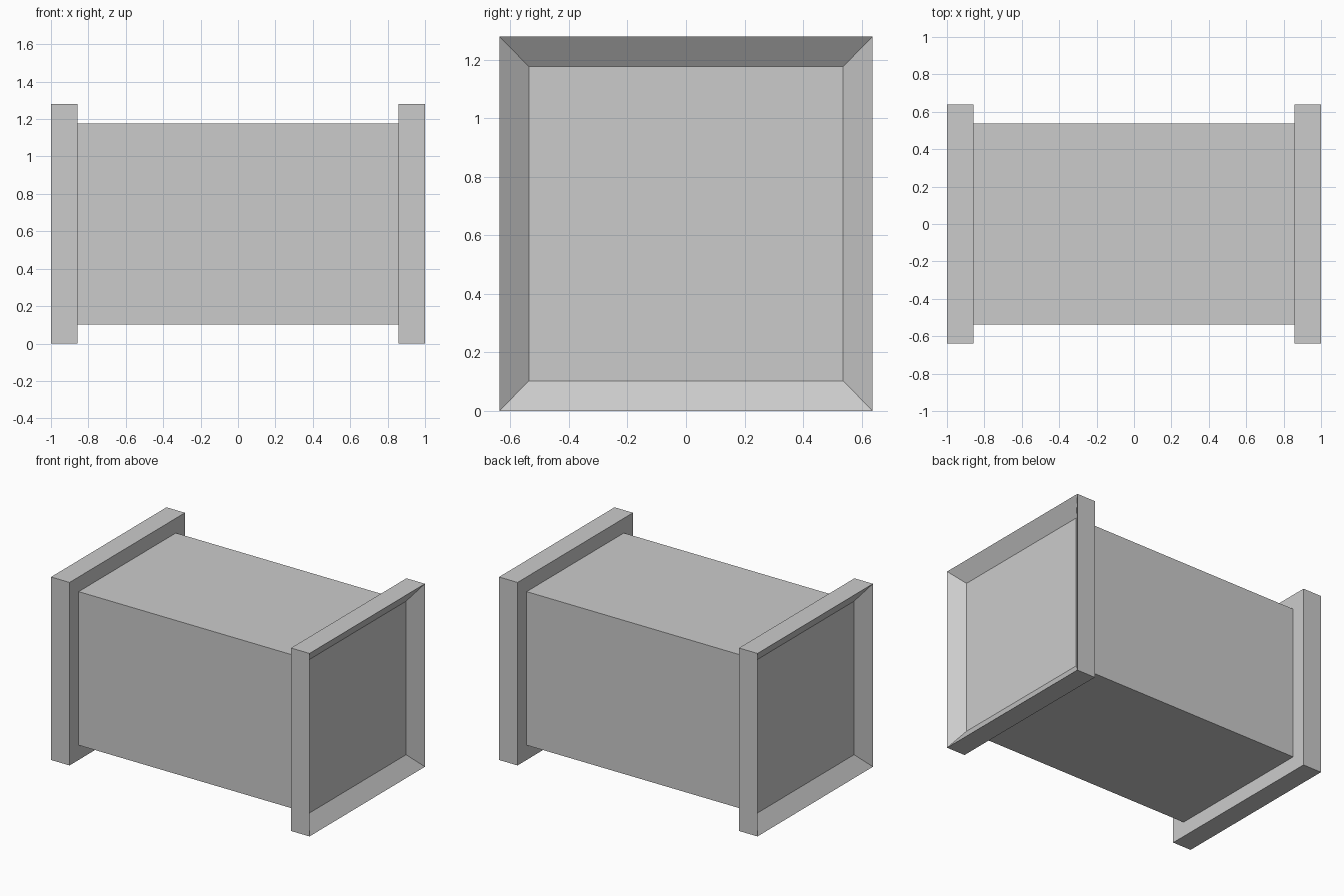
import bpy, bmesh

if "Cube" in bpy.data.objects:
    bpy.data.objects.remove(bpy.data.objects["Cube"])

OUTER, INNER, MID_Z = 0.638, 0.537, 0.64

# Half profile (x, half-size) from the middle to the dished end
half = [(0.857, INNER), (0.857, OUTER), (1.0, OUTER), (0.925, INNER)]
profile = [(-x, s) for x, s in reversed(half)] + half

bm = bmesh.new()

# Square rings along x
rings = [[bm.verts.new((x, sy * s, MID_Z + sz * s * MID_Z / OUTER if s == OUTER else MID_Z + sz * s))
          for sy, sz in ((-1, -1), (1, -1), (1, 1), (-1, 1))] for x, s in profile]

# Body sides, flanges and sloped recess walls
for a, b in zip(rings, rings[1:]):
    for i in range(4):
        j = (i + 1) % 4
        bm.faces.new((a[i], a[j], b[j], b[i]))

# Recessed end panels
bm.faces.new(rings[0])
bm.faces.new(rings[-1])
bmesh.ops.recalc_face_normals(bm, faces=bm.faces)

mesh = bpy.data.meshes.new("flanged_crate")
bm.to_mesh(mesh)
bm.free()
crate = bpy.data.objects.new("flanged_crate", mesh)
bpy.context.collection.objects.link(crate)
